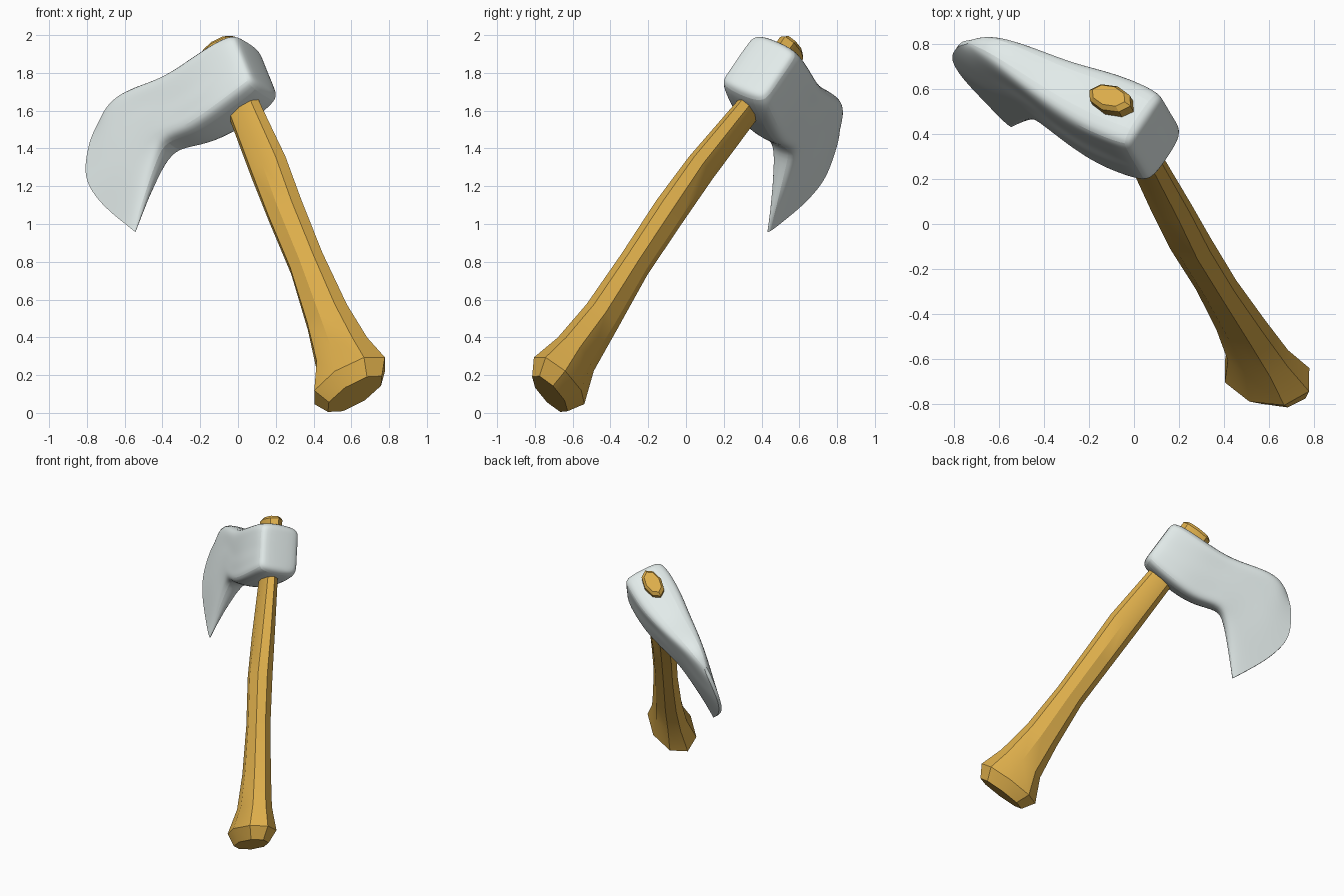
import bpy, bmesh, math, random
from mathutils import Vector

if "Cube" in bpy.data.objects:
    bpy.data.objects.remove(bpy.data.objects["Cube"])

random.seed(4)
# Local frame: F runs poll -> blade, U runs up the handle, N across the blade
TOP = Vector((-0.11, 0.565, 1.94))
U = Vector((-0.309, 0.545, 0.78)).normalized()
F = Vector((-0.794, 0.306, -0.528))
F = (F - U * F.dot(U)).normalized()
N = U.cross(F)


def place(s, t, w):
    return TOP + F * s + U * t + N * w


def material(name, color):
    m = bpy.data.materials.new(name)
    m.diffuse_color = color
    m.use_nodes = True
    m.node_tree.nodes["Principled BSDF"].inputs["Base Color"].default_value = m.diffuse_color
    return m


def loft(name, rings, mat, crease_last=False):
    """Skin a list of equal-length vertex rings and cap both ends."""
    bm = bmesh.new()
    vs = [[bm.verts.new(p) for p in r] for r in rings]
    n = len(rings[0])
    for a, b in zip(vs, vs[1:]):
        for i in range(n):
            j = (i + 1) % n
            bm.faces.new((a[i], a[j], b[j], b[i]))
    if crease_last:  # caps of a two-sided slab are quad strips
        for r in (vs[0], vs[-1]):
            for i in range(n // 2 - 1):
                bm.faces.new((r[i], r[i + 1], r[n - 2 - i], r[n - 1 - i]))
        layer = bm.edges.layers.float.new('crease_edge')
        for i in range(n):
            bm.edges.get((vs[-1][i], vs[-1][(i + 1) % n]))[layer] = 1.0
    else:
        bm.faces.new(vs[0])
        bm.faces.new(vs[-1])
    bmesh.ops.recalc_face_normals(bm, faces=bm.faces)
    me = bpy.data.meshes.new(name)
    bm.to_mesh(me)
    bm.free()
    ob = bpy.data.objects.new(name, me)
    bpy.context.collection.objects.link(ob)
    me.materials.append(mat)
    return ob


def smooth(ob, angle):
    bpy.ops.object.select_all(action='DESELECT')
    ob.select_set(True)
    bpy.context.view_layer.objects.active = ob
    bpy.ops.object.shade_smooth_by_angle(angle=math.radians(angle))


def along(pts, v):
    x = v * (len(pts) - 1)
    i = min(int(x), len(pts) - 2)
    return Vector(pts[i]).lerp(Vector(pts[i + 1]), x - i)


# Handle: eight-sided sections (t, centre s, centre w, half s, half w)
sections = [
    (0.01, 0.0, 0.0, 0.09, 0.05), (-0.01, 0.0, 0.0, 0.115, 0.066),
    (-0.45, -0.01, 0.0, 0.097, 0.056), (-0.85, -0.026, 0.02, 0.112, 0.07),
    (-1.15, -0.025, 0.025, 0.108, 0.082), (-1.5, -0.025, 0.015, 0.105, 0.08),
    (-1.85, -0.015, 0.0, 0.13, 0.092), (-2.1, -0.015, 0.0, 0.168, 0.107),
    (-2.27, 0.0, 0.0, 0.235, 0.15), (-2.36, 0.0, 0.0, 0.18, 0.10)]
rings = []
for t, cs, cw, a, b in sections:
    rings.append([place(cs + a * math.cos(k), t, cw + b * math.sin(k))
                  for k in (math.tau * i / 8 for i in range(8))])
handle = loft("handle", rings, material("wood", (0.72, 0.42, 0.07, 1)))
smooth(handle, 30)

# Axe head: stations (top point, bottom point, forward bulge, half thickness)
stations = [
    ((-0.175, -0.10), (-0.175, -0.39), 0.0, 0.115),
    ((-0.155, -0.06), (-0.155, -0.43), 0.0, 0.15),
    ((-0.05, -0.045), (-0.05, -0.445), 0.0, 0.16),
    ((0.12, -0.04), (0.12, -0.455), 0.0, 0.155),
    ((0.30, -0.025), (0.30, -0.44), 0.0, 0.125),
    ((0.46, 0.03), (0.45, -0.365), 0.0, 0.10),
    ((0.60, 0.075), (0.53, -0.42), 0.05, 0.075),
    ((0.70, 0.065), (0.645, -0.53), 0.11, 0.05)]
edge = [(0.775, 0.02), (0.87, -0.05), (0.965, -0.228), (0.95, -0.434), (0.816, -0.71)]
rows = [0, 0.1, 0.22, 0.36, 0.5, 0.64, 0.78, 0.9, 1]


def ring(points, half):
    front, back = [], []
    for v, p in zip(rows, points):
        w = half * (0.72 if v in (0, 1) else 1.0)
        front.append(place(p.x, p.y, w + random.uniform(-.003, .003)))
        back.append(place(p.x, p.y, -w + random.uniform(-.003, .003)))
    return front + back[::-1]


rings = []
for top, bottom, bulge, half in stations:
    pts = [Vector(top).lerp(Vector(bottom), v) + Vector((bulge * math.sin(math.pi * v), 0))
           for v in rows]
    rings.append(ring(pts, half))
# Worn cutting edge with small nicks
rings.append(ring([along(edge, v) + Vector((random.uniform(-.012, .006), 0)) for v in rows], 0.012))
head = loft("axe_head", rings, material("steel", (0.76, 0.83, 0.82, 1)), True)
sub = head.modifiers.new("round", 'SUBSURF')
sub.levels = sub.render_levels = 2
smooth(head, 40)
